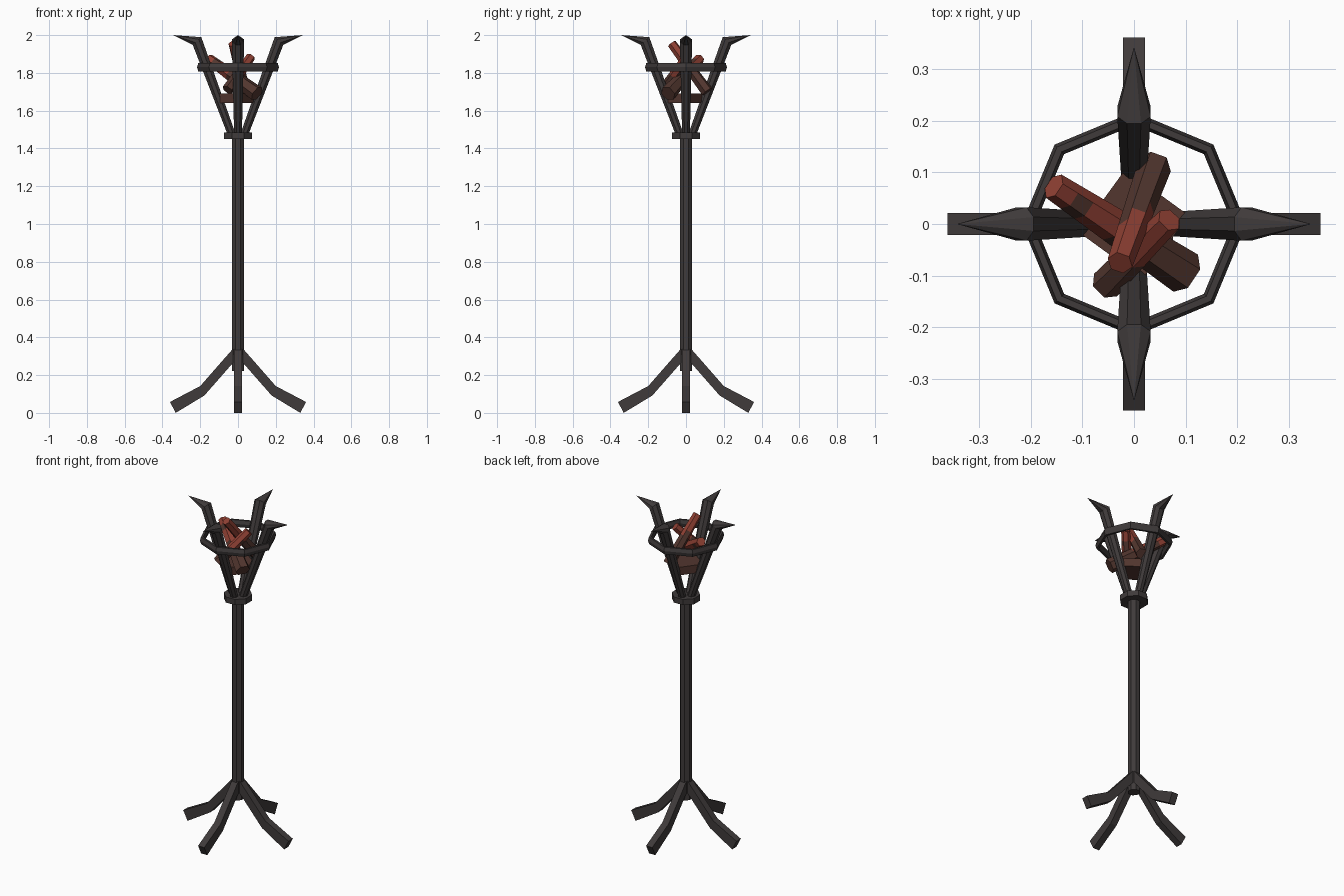
import bpy, bmesh, math
from mathutils import Vector, Matrix, noise

if "Cube" in bpy.data.objects:
    bpy.data.objects.remove(bpy.data.objects["Cube"])


def material(name, rgb):
    m = bpy.data.materials.new(name)
    m.diffuse_color = (*rgb, 1)
    m.use_nodes = True
    m.node_tree.nodes["Principled BSDF"].inputs["Base Color"].default_value = m.diffuse_color
    return m


IRON = material("dark iron", (0.05, 0.043, 0.043))
EMBER = material("ember red", (0.28, 0.052, 0.034))
CHAR = material("charred brown", (0.085, 0.037, 0.028))


def finish(name, bm, *mats):
    bmesh.ops.recalc_face_normals(bm, faces=bm.faces)
    me = bpy.data.meshes.new(name)
    bm.to_mesh(me)
    bm.free()
    for m in mats:
        me.materials.append(m)
    ob = bpy.data.objects.new(name, me)
    bpy.context.collection.objects.link(ob)
    return ob


def loft(bm, rings, closed=False):
    """Skin a list of point rings; a one-point ring is a tip."""
    vr = [[bm.verts.new(p) for p in r] for r in rings]
    pairs = list(zip(vr, vr[1:])) + ([(vr[-1], vr[0])] if closed else [])
    for a, b in pairs:
        n = len(a)
        for i in range(n):
            j = (i + 1) % n
            if len(b) == 1:
                bm.faces.new((a[i], a[j], b[0]))
            else:
                bm.faces.new((a[i], a[j], b[j], b[i]))
    if not closed:
        for r in (vr[0], vr[-1]):
            if len(r) > 2:
                bm.faces.new(r)


def oval(c, u, v, ru, rv, n, phase=0.0):
    return [Vector(c) + Vector(u) * ru * math.cos(a) + Vector(v) * rv * math.sin(a)
            for a in (2 * math.pi * (i + phase) / n for i in range(n))]


X, Y, Z = Vector((1, 0, 0)), Vector((0, 1, 0)), Vector((0, 0, 1))


def column(name, r, z0, z1, n=8):
    bm = bmesh.new()
    k = r / math.cos(math.pi / n)
    loft(bm, [oval((0, 0, z), X, Y, k, k, n, 0.5) for z in (z0, z1)])
    finish(name, bm, IRON)


# Pole and collar
column("pole", 0.033, 0.222, 1.47)
column("collar", 0.075, 1.45, 1.485)

# Four bent legs and four spiked prongs
leg_profile = [(0, .37), (.2, .142), (.36, .058), (.33, 0), (.178, .092), (0, .295)]
for k, side in enumerate(("right", "back", "left", "front")):
    turn = Matrix.Rotation(k * math.pi / 2, 4, 'Z')

    bm = bmesh.new()
    loft(bm, [[(x, y, z) for x, z in leg_profile] for y in (-.021, .021)])
    finish(side + "_leg", bm, IRON).data.transform(turn)

    bm = bmesh.new()
    low, bend = Vector((.94, 0, -.34)), Vector((.75, 0, -.66))
    loft(bm, [oval((.03, 0, 1.465), Y, low, .022, .022, 8, 0.5),
              oval((.217, 0, 1.969), Y, bend, .035, .033, 8, 0.5),
              [(.342, 0, 2.0)]])
    finish(side + "_prong", bm, IRON).data.transform(turn)

# Eight-sided hoop around the prongs
bm = bmesh.new()
hoop = []
for i in range(8):
    a = i * math.pi / 4
    out = Vector((math.cos(a), math.sin(a), 0))
    hoop.append(oval(out * .204 + Z * 1.83, out, Z, .013, .025, 6))
loft(bm, hoop, closed=True)
finish("basket_hoop", bm, IRON)

# Charred block at the bottom of the basket
bm = bmesh.new()
loft(bm, [oval((0, 0, z), X, Y, .107, .107, 4, 0.1) for z in (1.64, 1.69)])
finish("coal_block", bm, CHAR)


# Tapered logs: charred at the base, glowing above with charred patches
def log(name, base, tip, r0, r1, n=6, steps=9):
    base, tip = Vector(base), Vector(tip)
    d = (tip - base).normalized()
    u = d.cross(Z).normalized()
    v = d.cross(u)
    rings = []
    for i in range(steps + 1):
        t = i / steps
        r = r0 + (r1 - r0) * t
        rings.append(oval(base.lerp(tip, t), u, v, r, r, n))
    bm = bmesh.new()
    loft(bm, rings)
    for f in bm.faces:
        c = f.calc_center_median()
        t = (c - base).dot(d) / (tip - base).length
        f.material_index = int(t < 0.42 or (t < 0.9 and noise.noise(c * 22) > 0.22))
    finish(name, bm, EMBER, CHAR)


log("wide_log", (.1, -.095, 1.69), (-.155, .073, 1.875), .043, .027)
log("short_log", (-.055, -.118, 1.71), (.068, .008, 1.885), .031, .025)
log("tall_log", (.04, .113, 1.70), (-.027, -.075, 1.955), .033, .025)
